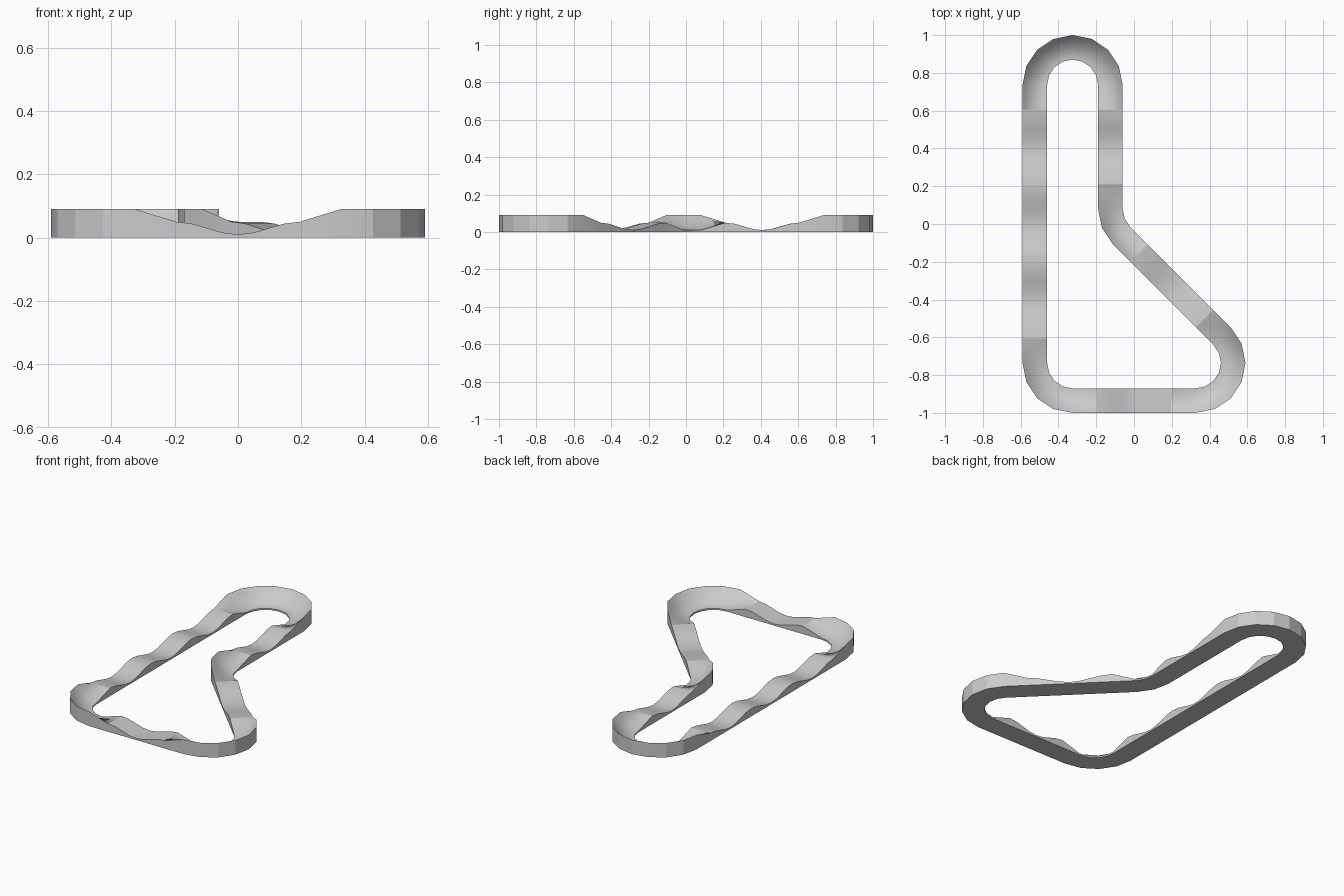
import bpy, bmesh
from math import cos, sin, pi, radians
from mathutils import Vector

cube = bpy.data.objects.get("Cube")
if cube:
    bpy.data.objects.remove(cube)

WIDTH, RADIUS = 0.13, 0.2
LOW, CREST, BANK_TOP = 0.01, 0.05, 0.09
RAMP, BUMP, COLS = 0.13, 0.4, 8
STEPS = 8          # sections per bump

# Turns in driving order: centre, start angle, sweep (negative is clockwise)
TURNS = [
    (Vector((-0.325, 0.735)), 180, -180),
    (Vector((0.075, 0.081)), 180, 45),
    (Vector((0.325, -0.735)), 45, -135),
    (Vector((-0.325, -0.735)), 270, -90),
]


def banked(outer_left):
    """Concave bank, low inside and high outside."""
    def height(t):
        u = 1 - t if outer_left else t
        return LOW + (BANK_TOP - LOW) * u ** 2.1
    return height


def level(z):
    return lambda t: z


def turn_sections(centre, start, sweep):
    count = round(abs(sweep) / 22.5)
    clockwise = sweep < 0
    for i in range(count + 1):
        a = radians(start + sweep * i / count)
        out = Vector((cos(a), sin(a)))
        yield centre + out * RADIUS, (-out if clockwise else out), banked(clockwise)


def straight_sections(a, b, right):
    """Rollers between two ramps that blend into the banked turns."""
    length = (b - a).length
    along = (b - a) / length
    rollers = length - 2 * RAMP
    bumps = max(1, round(rollers / BUMP))
    for i in range(bumps * STEPS + 1):
        z = (LOW + CREST) / 2 + (CREST - LOW) / 2 * cos(2 * pi * i / STEPS)
        yield a + along * (RAMP + rollers * i / (bumps * STEPS)), right, level(z)


# Sections around the whole loop
turns = [list(turn_sections(*t)) for t in TURNS]
sections = []
for i, turn in enumerate(turns):
    following = turns[(i + 1) % len(turns)]
    sections += turn
    sections += straight_sections(turn[-1][0], following[0][0], turn[-1][1])

# Closed ring of cross-sections: riding surface, walls and flat underside
bm = bmesh.new()
rings = []
for point, right, height in sections:
    ring = []
    for c in range(COLS + 1):
        t = c / COLS
        p = point + right * (t - 0.5) * WIDTH
        ring.append(bm.verts.new((p.x, p.y, height(t))))
    for side in (0.5, -0.5):
        p = point + right * side * WIDTH
        ring.append(bm.verts.new((p.x, p.y, 0)))
    rings.append(ring)

for i, ring in enumerate(rings):
    ahead = rings[(i + 1) % len(rings)]
    for j in range(len(ring)):
        k = (j + 1) % len(ring)
        bm.faces.new((ring[j], ring[k], ahead[k], ahead[j]))
bmesh.ops.recalc_face_normals(bm, faces=bm.faces)

mesh = bpy.data.meshes.new("pump_track")
bm.to_mesh(mesh)
bm.free()
track = bpy.data.objects.new("pump_track", mesh)
bpy.context.collection.objects.link(track)

# Plain grey surface
grey = bpy.data.materials.new("light_grey")
grey.use_nodes = True
colour = (0.6, 0.6, 0.6, 1)
grey.diffuse_color = colour
grey.node_tree.nodes["Principled BSDF"].inputs["Base Color"].default_value = colour
mesh.materials.append(grey)

# Smooth riding surface, faceted walls
bpy.ops.object.select_all(action='DESELECT')
track.select_set(True)
bpy.context.view_layer.objects.active = track
bpy.ops.object.shade_smooth_by_angle(angle=radians(21))
